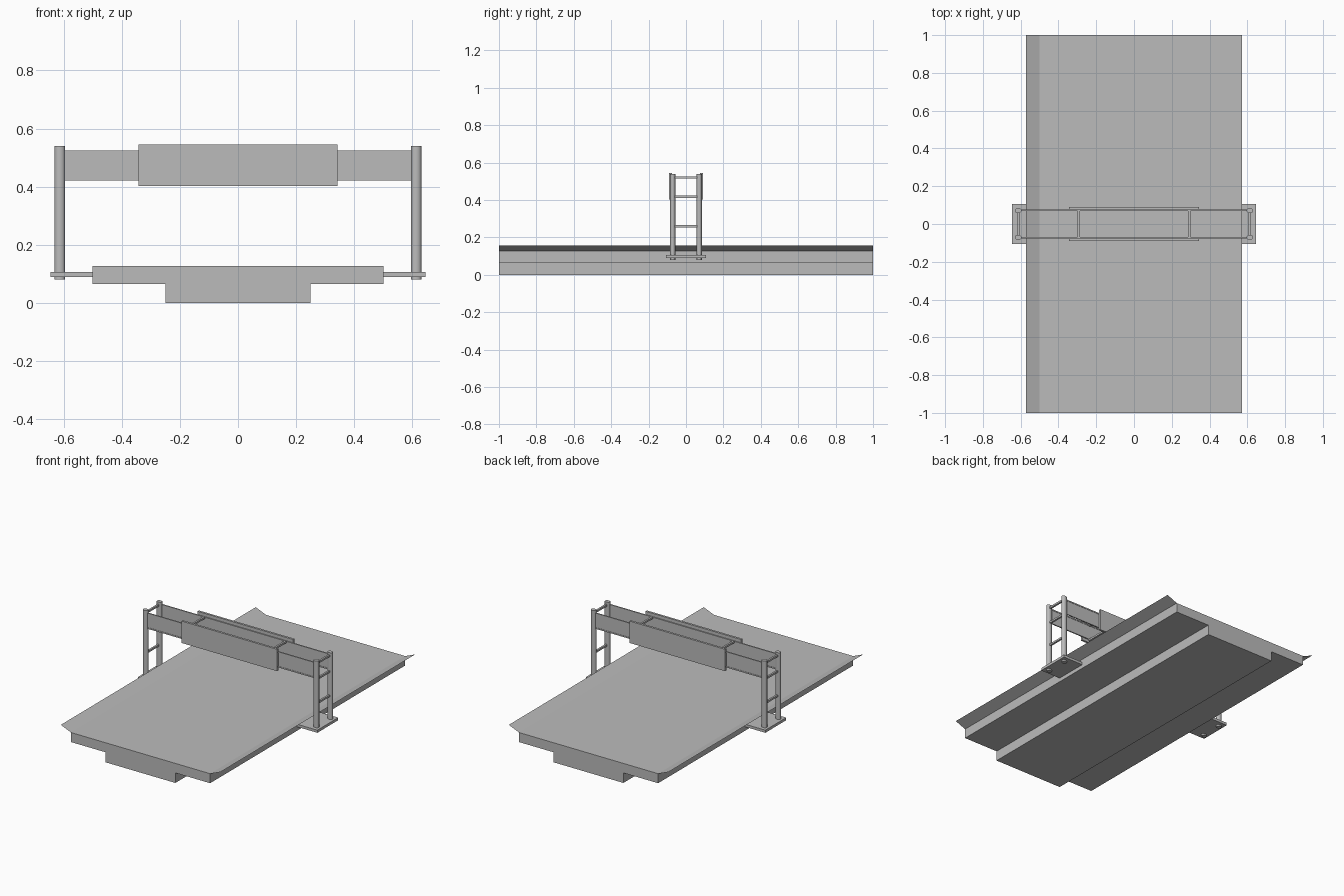
import bpy
import bmesh
import math

cube = bpy.data.objects.get("Cube")
if cube:
    bpy.data.objects.remove(cube, do_unlink=True)

grey = bpy.data.materials.new("concrete_grey")
grey.use_nodes = True
COLOUR = (0.5, 0.5, 0.5, 1)
grey.diffuse_color = COLOUR
grey.node_tree.nodes["Principled BSDF"].inputs["Base Color"].default_value = COLOUR


def finish(name, bm):
    bmesh.ops.recalc_face_normals(bm, faces=bm.faces)
    mesh = bpy.data.meshes.new(name)
    bm.to_mesh(mesh)
    bm.free()
    mesh.materials.append(grey)
    obj = bpy.data.objects.new(name, mesh)
    bpy.context.collection.objects.link(obj)
    return obj


def box(name, x, y, z):
    """Box from (low, high) pairs on each axis."""
    bm = bmesh.new()
    bmesh.ops.create_cube(bm, size=1)
    for v in bm.verts:
        v.co = [lo + (c + 0.5) * (hi - lo) for c, (lo, hi) in zip(v.co, (x, y, z))]
    return finish(name, bm)


def span(centre, half):
    return (centre - half, centre + half)


# Deck: T-shaped section extruded along the road
bm = bmesh.new()
half = [(0.25, 0), (0.25, 0.065), (0.5, 0.065), (0.5, 0.127)]
section = half + [(-x, z) for x, z in reversed(half)]
face = bm.faces.new([bm.verts.new((x, -1, z)) for x, z in section])
out = bmesh.ops.extrude_face_region(bm, geom=[face])
for v in out["geom"]:
    if isinstance(v, bmesh.types.BMVert):
        v.co.y = 1
finish("deck", bm)

for side, s in (("left", 1), ("right", -1)):
    # Flared edge sheet
    bm = bmesh.new()
    corners = [(0.5, -1, 0.127), (0.573, -1, 0.157), (0.573, 1, 0.157), (0.5, 1, 0.127)]
    sheet = bm.faces.new([bm.verts.new((s * x, y, z)) for x, y, z in corners])
    sheet.normal_update()
    if sheet.normal.z < 0:
        sheet.normal_flip()
    mesh = bpy.data.meshes.new(side + "_edge_flare")
    bm.to_mesh(mesh)
    bm.free()
    mesh.materials.append(grey)
    bpy.context.collection.objects.link(bpy.data.objects.new(mesh.name, mesh))

    # Base plate carrying the posts
    box(side + "_base_plate", span(s * 0.5725, 0.0725), (-0.107, 0.107), (0.09, 0.107))

    # Oval posts
    for end, e in (("front", -1), ("back", 1)):
        bm = bmesh.new()
        bmesh.ops.create_cone(bm, cap_ends=True, segments=12, radius1=1, radius2=1, depth=1)
        for v in bm.verts:
            v.co = (s * 0.613 + v.co.x * 0.018, e * 0.071 + v.co.y * 0.014, 0.31 + v.co.z * 0.46)
        post = finish(f"{side}_{end}_post", bm)
        post.data.shade_smooth()
        post.data.set_sharp_from_angle(angle=math.radians(40))

    # Rungs between the posts, and ties between the beams
    for i, z in enumerate((0.26, 0.417, 0.52)):
        box(f"{side}_rung_{i + 1}", span(s * 0.613, 0.006), (-0.07, 0.07), span(z, 0.006))
    for i, z in enumerate((0.417, 0.52)):
        box(f"{side}_beam_tie_{i + 1}", span(s * 0.293, 0.006), (-0.072, 0.072), span(z, 0.006))

# Cross beams with edge rails, and the sign boards
for end, e in (("front", -1), ("back", 1)):
    box(end + "_beam", (-0.605, 0.605), span(e * 0.073, 0.002), (0.424, 0.52))
    for level, z in (("lower", 0.426), ("upper", 0.52)):
        box(f"{end}_{level}_rail", (-0.605, 0.605), span(e * 0.073, 0.004), span(z, 0.004))
    box(end + "_sign_board", (-0.343, 0.343), span(e * 0.083, 0.007), (0.403, 0.545))
